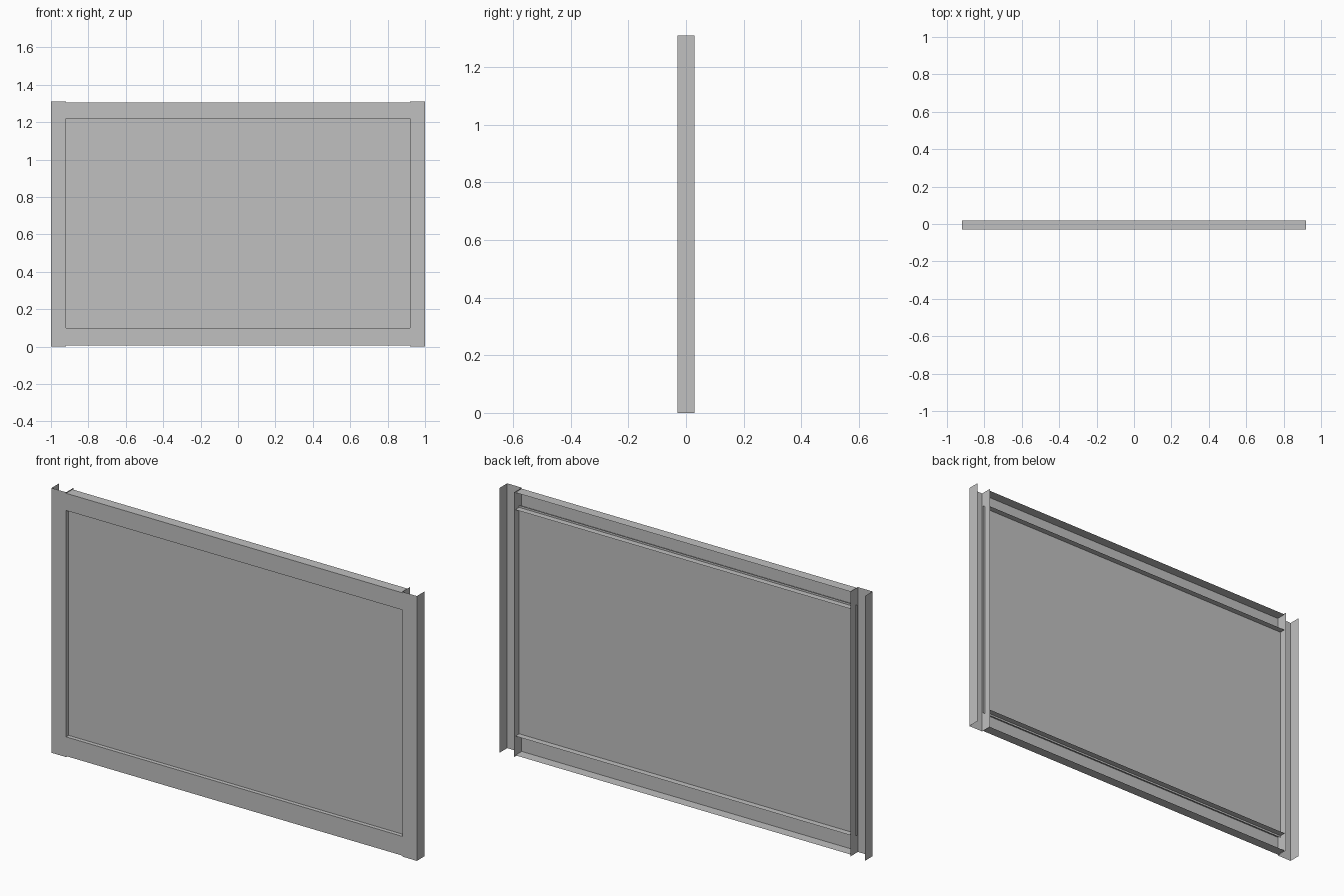
import bpy, bmesh
from mathutils import Vector

cube = bpy.data.objects.get("Cube")
if cube:
    bpy.data.objects.remove(cube, do_unlink=True)

# One plain grey finish
grey = bpy.data.materials.new("metal_grey")
grey.use_nodes = True
colour = (0.53, 0.53, 0.53, 1)
grey.diffuse_color = colour
grey.node_tree.nodes["Principled BSDF"].inputs["Base Color"].default_value = colour

HALF_W, HEIGHT = 1.0, 1.31        # overall frame
OPEN_X = 0.92                     # half width of the opening
OPEN_LOW, OPEN_HIGH = 0.10, 1.22  # opening bottom and top
FRONT, STILE_BACK, RAIL_BACK = -0.03, 0.03, 0.02
STEP = 0.005                      # rails stop short of the stile ends
PANEL_Y, TUCK = -0.01, 0.01


def make_object(name, bm):
    mesh = bpy.data.meshes.new(name)
    bm.to_mesh(mesh)
    bm.free()
    mesh.materials.append(grey)
    obj = bpy.data.objects.new(name, mesh)
    bpy.context.collection.objects.link(obj)
    return obj


def channel(name, a, b, back, start, end, upright):
    """Folded sheet open at the back, spanning a..b and swept start..end."""
    bm = bmesh.new()
    profile = [(a, back), (a, FRONT), (b, FRONT), (b, back)]

    def point(across, depth, along):
        return (across, depth, along) if upright else (along, depth, across)

    rings = [[bm.verts.new(point(u, y, t)) for u, y in profile]
             for t in (start, end)]
    centre = Vector(point((a + b) / 2, (FRONT + back) / 2, (start + end) / 2))
    for i in range(len(profile) - 1):
        face = bm.faces.new((rings[0][i], rings[0][i + 1],
                             rings[1][i + 1], rings[1][i]))
        face.normal_update()
        # Finished side faces away from the channel interior
        if face.normal.dot(face.calc_center_median() - centre) < 0:
            face.normal_flip()
    return make_object(name, bm)


# Upright stiles
for side, s in (("left", 1), ("right", -1)):
    channel(side + "_stile", s * OPEN_X, s * HALF_W, STILE_BACK, 0, HEIGHT, True)

# Horizontal rails between the stiles
for name, low, high in (("bottom_rail", STEP, OPEN_LOW),
                        ("top_rail", OPEN_HIGH, HEIGHT - STEP)):
    channel(name, low, high, RAIL_BACK, -OPEN_X, OPEN_X, False)

# Recessed panel, its edges tucked into the frame
bm = bmesh.new()
x, low, high = OPEN_X + TUCK, OPEN_LOW - TUCK, OPEN_HIGH + TUCK
corners = [(-x, low), (x, low), (x, high), (-x, high)]
bm.faces.new([bm.verts.new((px, PANEL_Y, pz)) for px, pz in corners])
make_object("panel", bm)
